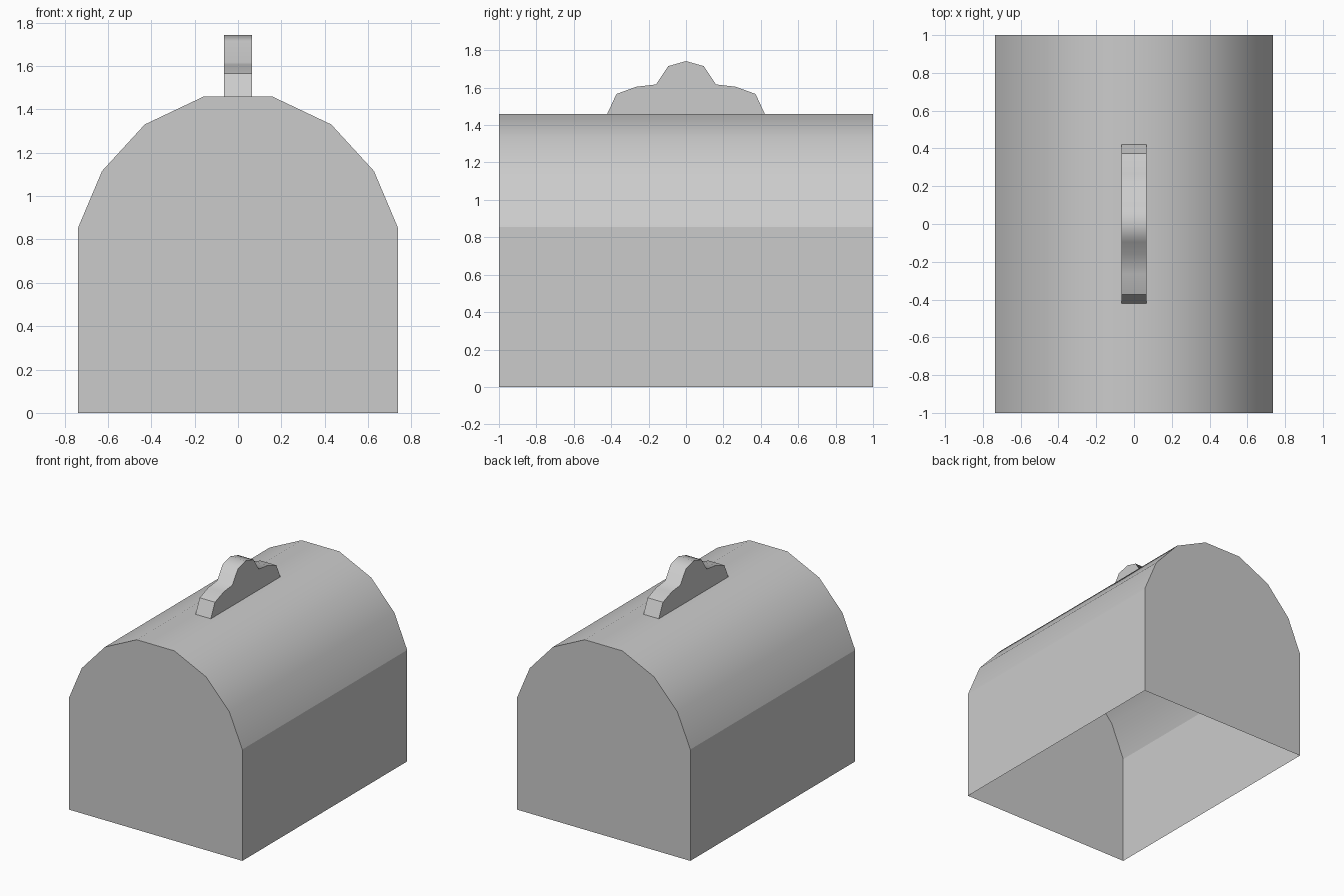
import bpy
import bmesh

cube = bpy.data.objects.get("Cube")
if cube:
    bpy.data.objects.remove(cube)

# One grey for the whole model
grey = bpy.data.materials.new("plain grey")
grey.use_nodes = True
colour = (0.6, 0.6, 0.6, 1)
grey.diffuse_color = colour
grey.node_tree.nodes["Principled BSDF"].inputs["Base Color"].default_value = colour


def mirrored(half):
    """Complete a profile of (distance, height) points from its right half."""
    return half + [(-d, z) for d, z in reversed(half) if d > 0]


def extruded(name, profile, place, depth, sharp_heights):
    """Sweep an open-bottomed profile, capped at both ends, smooth between sharp creases."""
    bm = bmesh.new()
    first, last = [[bm.verts.new(place(d, z, s * depth)) for d, z in profile]
                   for s in (-1, 1)]
    for i in range(len(profile) - 1):
        face = bm.faces.new((first[i], first[i + 1], last[i + 1], last[i]))
        face.smooth = True
    for ring in (first, last):
        for edge in bm.faces.new(ring).edges:
            edge.smooth = False
    # Creases running along the sweep
    for (d, z), a, b in zip(profile, first, last):
        if z in sharp_heights:
            bm.edges.get((a, b)).smooth = False
    bmesh.ops.recalc_face_normals(bm, faces=bm.faces)
    mesh = bpy.data.meshes.new(name)
    bm.to_mesh(mesh)
    bm.free()
    mesh.materials.append(grey)
    obj = bpy.data.objects.new(name, mesh)
    bpy.context.collection.objects.link(obj)
    return obj


# Hollow body: straight walls under a faceted barrel roof
EAVES = 0.855
body = mirrored([(0.737, 0), (0.737, EAVES), (0.627, 1.115),
                 (0.43, 1.33), (0.16, 1.458)])
extruded("barrel_roof_body", body, lambda d, z, s: (d, s, z), 1.0, {EAVES})

# Stepped handle along the ridge
SHOULDER = 1.566
handle = mirrored([(0.422, 1.458), (0.372, SHOULDER), (0.265, 1.605),
                   (0.16, 1.617), (0.095, 1.715), (0, 1.742)])
extruded("ridge_handle", handle, lambda d, z, s: (s, d, z), 0.065, {SHOULDER})
